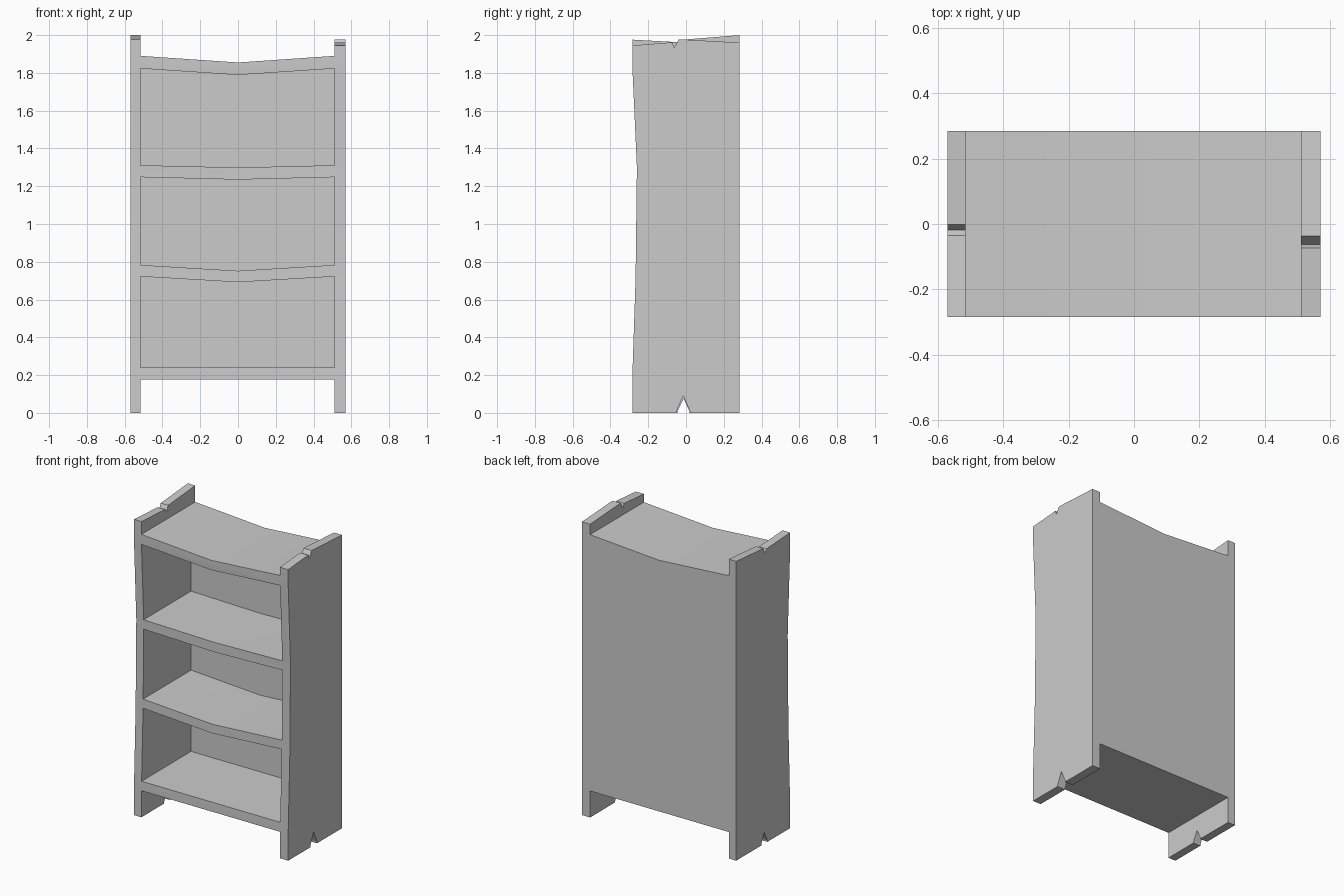
import bpy, bmesh, math

if "Cube" in bpy.data.objects:
    bpy.data.objects.remove(bpy.data.objects["Cube"])


def prism(name, points, axis, lo, hi):
    """Extrude a 2D outline: 'x' takes (y, z) points, 'y' takes (x, z) points."""
    bm = bmesh.new()
    place = (lambda a, b: (lo, a, b)) if axis == 'x' else (lambda a, b: (a, lo, b))
    face = bm.faces.new([bm.verts.new(place(a, b)) for a, b in points])
    new = bmesh.ops.extrude_face_region(bm, geom=[face])['geom']
    offset = (hi - lo, 0, 0) if axis == 'x' else (0, hi - lo, 0)
    bmesh.ops.translate(bm, vec=offset,
                        verts=[v for v in new if isinstance(v, bmesh.types.BMVert)])
    bmesh.ops.recalc_face_normals(bm, faces=bm.faces)
    mesh = bpy.data.meshes.new(name)
    bm.to_mesh(mesh)
    bm.free()
    obj = bpy.data.objects.new(name, mesh)
    bpy.context.collection.objects.link(obj)
    return obj


def carve(body, cutter):
    cutter.hide_render = True
    mod = body.modifiers.new("carve", 'BOOLEAN')
    mod.operation = 'DIFFERENCE'
    mod.solver = 'EXACT'
    mod.object = cutter
    bpy.context.view_layer.objects.active = body
    bpy.ops.object.modifier_apply(modifier=mod.name)
    bpy.data.objects.remove(cutter)


XL, XR = -0.515, 0.51      # inner faces of the side panels
HALF, DEPTH = 0.57, 0.284

# Solid body with the bowed front edge
body = prism("bookcase", [(DEPTH, 0), (DEPTH, 2.05), (-DEPTH, 2.05), (-DEPTH, 1.83),
                          (-0.26, 1.3), (-0.267, 0.71), (-DEPTH, 0.2), (-DEPTH, 0)],
             'x', -HALF, HALF)

# Three compartments between sagging shelves: floor end/middle, ceiling end/middle
for fe, fm, ce, cm in [(0.24, 0.24, 0.722, 0.692),
                       (0.783, 0.752, 1.248, 1.235),
                       (1.311, 1.299, 1.823, 1.789)]:
    carve(body, prism("compartment_cutter",
                      [(XL, fe), (0, fm), (XR, fe), (XR, ce), (0, cm), (XL, ce)],
                      'y', -0.5, 0.24))

# Space above the sagging top board and below the bottom board
carve(body, prism("top_cutter", [(XL, 1.89), (0, 1.855), (XR, 1.89), (XR, 2.3), (XL, 2.3)],
                  'y', -0.5, 0.5))
carve(body, prism("foot_cutter", [(XL, -0.2), (XR, -0.2), (XR, 0.177), (XL, 0.177)],
                  'y', -0.5, 0.5))

# Uneven, cracked top edge and split foot of each side panel
sides = [
    (-0.7, -0.4, [(-0.284, 1.976), (-0.035, 1.962), (-0.018, 1.94), (-0.002, 1.977), (0.284, 2.0)],
     [(-0.045, 0.01), (-0.012, 0.075), (0.018, 0.01)]),
    (0.4, 0.7, [(-0.284, 1.945), (-0.073, 1.962), (-0.062, 1.935), (-0.037, 1.978), (0.284, 1.96)],
     [(-0.05, 0.01), (-0.015, 0.09), (0.02, 0.01)]),
]
for lo, hi, edge, split in sides:
    first, last = (-0.4, edge[0][1]), (0.4, edge[-1][1])
    carve(body, prism("edge_cutter", [first] + edge + [last, (0.4, 2.4), (-0.4, 2.4)],
                      'x', lo, hi))
    carve(body, prism("split_cutter", [(split[0][0] - 0.005, -0.1)] + split +
                      [(split[2][0] + 0.005, -0.1)], 'x', lo, hi))

# Soft shading across the shallow bends, crisp edges elsewhere
body.select_set(True)
bpy.context.view_layer.objects.active = body
bpy.ops.object.shade_smooth_by_angle(angle=math.radians(20))
